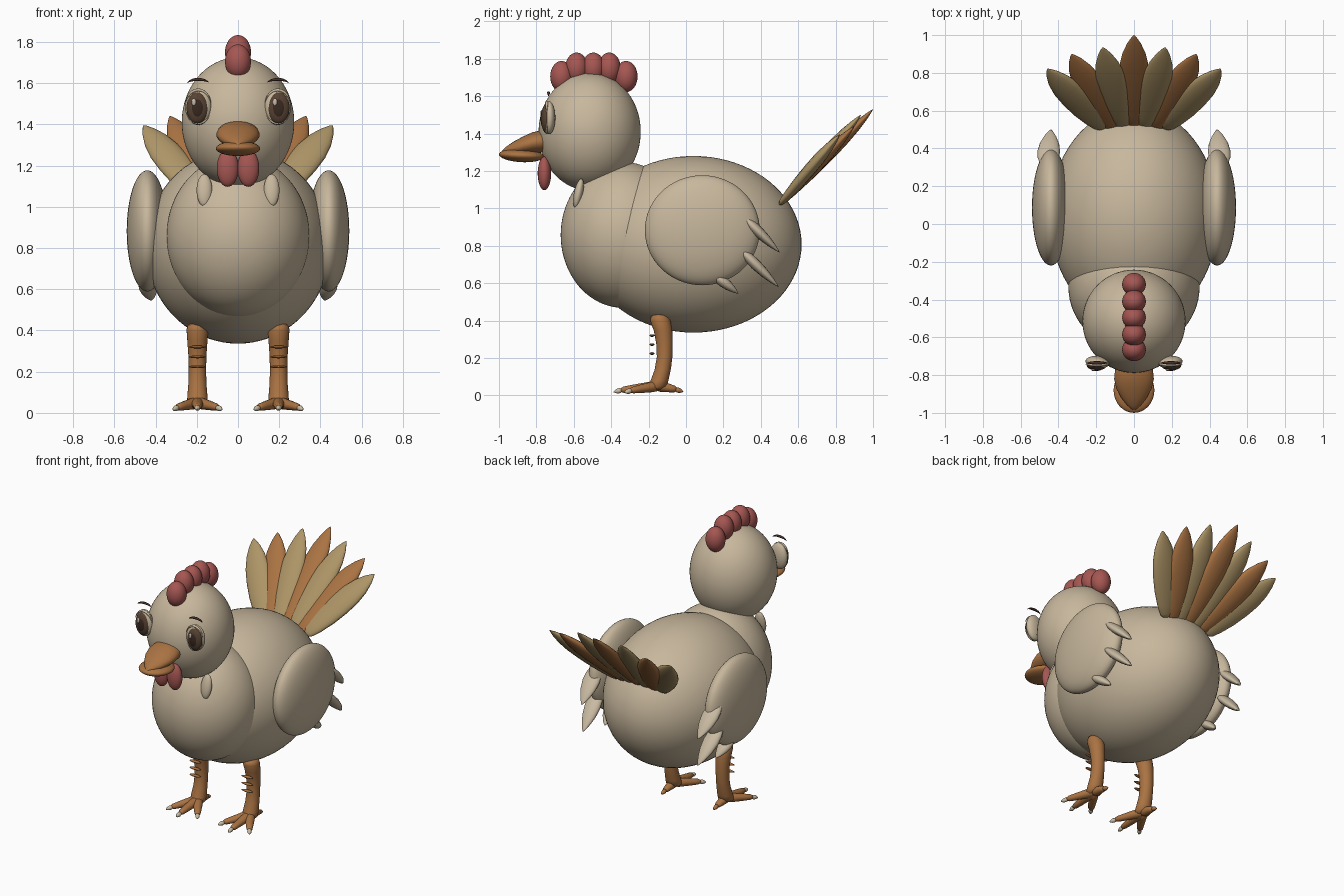
import bpy, bmesh, math
from mathutils import Vector, Matrix

if "Cube" in bpy.data.objects:
    bpy.data.objects.remove(bpy.data.objects["Cube"])


def material(name, rgb):
    m = bpy.data.materials.new(name)
    m.diffuse_color = (*rgb, 1)
    m.use_nodes = True
    m.node_tree.nodes["Principled BSDF"].inputs["Base Color"].default_value = m.diffuse_color
    return m


PLUMAGE = material("beige plumage", (0.575, 0.475, 0.335))
PALE = material("pale beige", (0.59, 0.495, 0.36))
RED = material("comb red", (0.38, 0.095, 0.085))
OCHRE = material("ochre brown", (0.40, 0.17, 0.055))
TAN = material("tan feather", (0.42, 0.30, 0.135))
IRIS = material("iris brown", (0.095, 0.055, 0.033))
PUPIL = material("pupil dark", (0.04, 0.022, 0.015))
BROW = material("brow brown", (0.06, 0.028, 0.02))
GLINT = material("eye glint", (0.55, 0.48, 0.40))


def finish(name, bm, mat):
    bmesh.ops.recalc_face_normals(bm, faces=bm.faces)
    for f in bm.faces:
        f.smooth = True
    me = bpy.data.meshes.new(name)
    bm.to_mesh(me)
    bm.free()
    me.materials.append(mat)
    ob = bpy.data.objects.new(name, me)
    bpy.context.collection.objects.link(ob)
    return ob


def ellipsoid(name, centre, radii, mat, tilt=(0, 0, 0), seg=32):
    """Scaled sphere; tilt is x, y, z rotation in degrees."""
    rot = Matrix.Identity(4)
    for ang, axis in zip(tilt, "XYZ"):
        rot = Matrix.Rotation(math.radians(ang), 4, axis) @ rot
    bm = bmesh.new()
    bmesh.ops.create_uvsphere(bm, u_segments=seg, v_segments=seg * 5 // 8, radius=1)
    bm.transform(Matrix.Translation(centre) @ rot @ Matrix.Diagonal((*radii, 1)))
    return finish(name, bm, mat)


def loft(name, sections, mat, n=16):
    """Skin elliptical sections, each given as centre and two half axes."""
    bm = bmesh.new()
    rings = []
    for c, u, v in sections:
        rings.append([bm.verts.new(c + u * math.cos(a) + v * math.sin(a))
                      for a in (2 * math.pi * k / n for k in range(n))])
    for r, q in zip(rings, rings[1:]):
        for k in range(n):
            bm.faces.new((r[k], r[(k + 1) % n], q[(k + 1) % n], q[k]))
    bm.faces.new(rings[0])
    bm.faces.new(rings[-1])
    return finish(name, bm, mat)


def leaf(name, base, tip, side, width, thick, profile, mat):
    """Flat feather or toe from base to tip; profile lists (along, fullness)."""
    base, tip = Vector(base), Vector(tip)
    axis = (tip - base).normalized()
    side = Vector(side)
    u = (side - axis * side.dot(axis)).normalized()
    v = axis.cross(u)
    loft(name, [(base.lerp(tip, t), u * width * f, v * thick * f) for t, f in profile], mat)


FEATHER = [(0, .12), (.015, .36), (.05, .55), (.15, .74), (.32, .93), (.5, 1),
           (.66, .96), (.8, .76), (.91, .45), (.98, .15), (1, .02)]
SPINDLE = [(0, .05), (.04, .4), (.12, .66), (.28, .93), (.45, 1), (.65, .85),
           (.82, .55), (.94, .24), (1, .03)]
TOE = [(0, .6), (.05, .95), (.2, 1), (.45, .88), (.7, .75), (.9, .62), (.97, .4), (1, .08)]

# Body, chest and head
ellipsoid("body", (0, .04, .808), (.448, .578, .472), PLUMAGE, seg=64)
ellipsoid("chest", (0, -.335, .858), (.347, .335, .39), PLUMAGE, seg=64)
ellipsoid("head", (0, -.515, 1.41), (.273, .273, .315), PLUMAGE, seg=64)

# Comb
for i, (y, z) in enumerate([(-.665, 1.705), (-.585, 1.75), (-.495, 1.75), (-.41, 1.75), (-.32, 1.705)]):
    ellipsoid(f"comb_lobe_{i + 1}", (0, y, z), (.063, .061, .083), RED)

# Beak: hooked upper half and flat lower half
upper = [(-.72, 1.355, .085, .06), (-.77, 1.358, .1, .06), (-.82, 1.35, .105, .057),
         (-.87, 1.337, .094, .048), (-.92, 1.322, .068, .036), (-.96, 1.31, .036, .021),
         (-.982, 1.302, .012, .008), (-.987, 1.3, .002, .002)]
loft("upper_beak", [(Vector((0, y, z)), Vector((w, 0, 0)), Vector((0, 0, h)))
                    for y, z, w, h in upper], OCHRE, 32)
ellipsoid("lower_beak", (0, -.88, 1.283), (.108, .12, .036), OCHRE, (-3, 0, 0))

for s, tag in ((-1, "left"), (1, "right")):
    # Wattle and neck tuft
    ellipsoid(f"{tag}_wattle", (s * .05, -.757, 1.187), (.053, .036, .09), RED)
    ellipsoid(f"{tag}_neck_tuft", (s * .163, -.575, 1.08), (.038, .024, .08), PLUMAGE, (-12, 0, 0))

    # Eye layers from socket to glint
    ellipsoid(f"{tag}_eyeball", (s * .193, -.732, 1.485), (.064, .033, .088), PLUMAGE, (0, 0, s * 6))
    ellipsoid(f"{tag}_iris", (s * .197, -.748, 1.48), (.053, .027, .076), IRIS)
    ellipsoid(f"{tag}_pupil", (s * .197, -.762, 1.48), (.033, .0155, .05), PUPIL)
    ellipsoid(f"{tag}_glint", (s * .197 - .017, -.772, 1.507), (.011, .007, .018), GLINT, seg=16)

    # Upper and lower eyelids and the brow as arched strokes
    for part, zc, rx, rz, lo, hi, r, y, mat in (
            ("upper_lid", 1.485, .064, .082, 15, 165, .008, -.745, PLUMAGE),
            ("lower_lid", 1.485, .062, .081, 200, 340, .007, -.745, PLUMAGE),
            ("brow", 1.592, .056, .026, 20, 155, .008, -.735, BROW)):
        pts = []
        for k in range(13):
            a = math.radians(lo + (hi - lo) * k / 12)
            taper = .15 + math.sin(math.pi * k / 12)
            radial = Vector((s * math.cos(a), 0, math.sin(a)))
            c = Vector((s * (.193 + rx * math.cos(a)), y, zc + rz * math.sin(a)))
            pts.append((c, radial * r * taper * .8, Vector((0, r * taper, 0))))
        loft(f"{tag}_{part}", pts, mat, 8)

    # Wing with three feather tips
    ellipsoid(f"{tag}_wing", (s * .44, .087, .883), (.1, .307, .294), PLUMAGE, seg=48)
    for i, (x0, y0, z0, x1, y1, z1, w) in enumerate([
            (.46, .29, .97, .44, .50, .765, .06), (.46, .27, .8, .435, .495, .58, .055),
            (.45, .13, .66, .42, .28, .545, .045)]):
        leaf(f"{tag}_wing_feather_{i + 1}", (s * x0, y0, z0), (s * x1, y1, z1),
             (1, 0, 0), w, .029, SPINDLE, PALE)

    # Leg: bent tube with a rounded top
    leg = [(-.145, .435, .02), (-.143, .428, .044), (-.138, .405, .053), (-.123, .35, .049),
           (-.115, .28, .044), (-.114, .21, .042), (-.124, .14, .044), (-.142, .08, .049),
           (-.152, .045, .05), (-.155, .03, .032)]
    loft(f"{tag}_leg", [(Vector((s * .197, y, z)), Vector((r, 0, 0)), Vector((0, r, r * .1)))
                        for y, z, r in leg], OCHRE, 24)
    # Shin scales
    for i in range(3):
        ellipsoid(f"{tag}_shin_scale_{i + 1}", (s * .197, -.182, .32 - i * .048),
                  (.042, .014, .007), OCHRE, seg=16)
    # Toes and claws
    for i, (dx, y, z) in enumerate([(0, -.352, .028), (-.1, -.3, .026), (.1, -.3, .026), (0, -.05, .032)]):
        base, tip = Vector((s * .197, -.15, .05)), Vector((s * .197 + dx, y, z))
        leaf(f"{tag}_toe_{i + 1}", base, tip, (0, 0, 1), .028, .031, TOE, OCHRE)
        d = (tip - base).normalized()
        leaf(f"{tag}_claw_{i + 1}", tip - d * .015, tip + d * .036 - Vector((0, 0, .006)),
             (0, 0, 1), .014, .014, SPINDLE, PALE if i < 3 else OCHRE)

# Tail fan, alternating colours outward from the centre
TIPS = [(0, 1.0, 1.53), (.165, .935, 1.50), (.33, .9, 1.44), (.458, .822, 1.395)]
for i in range(-3, 4):
    x, y, z = TIPS[abs(i)]
    s = -1 if i < 0 else 1
    leaf(f"tail_feather_{i + 4}", (i * .053, .505, 1.025), (s * x, y, z), (1, 0, 0),
         .082, .033, FEATHER, TAN if i % 2 else OCHRE)
